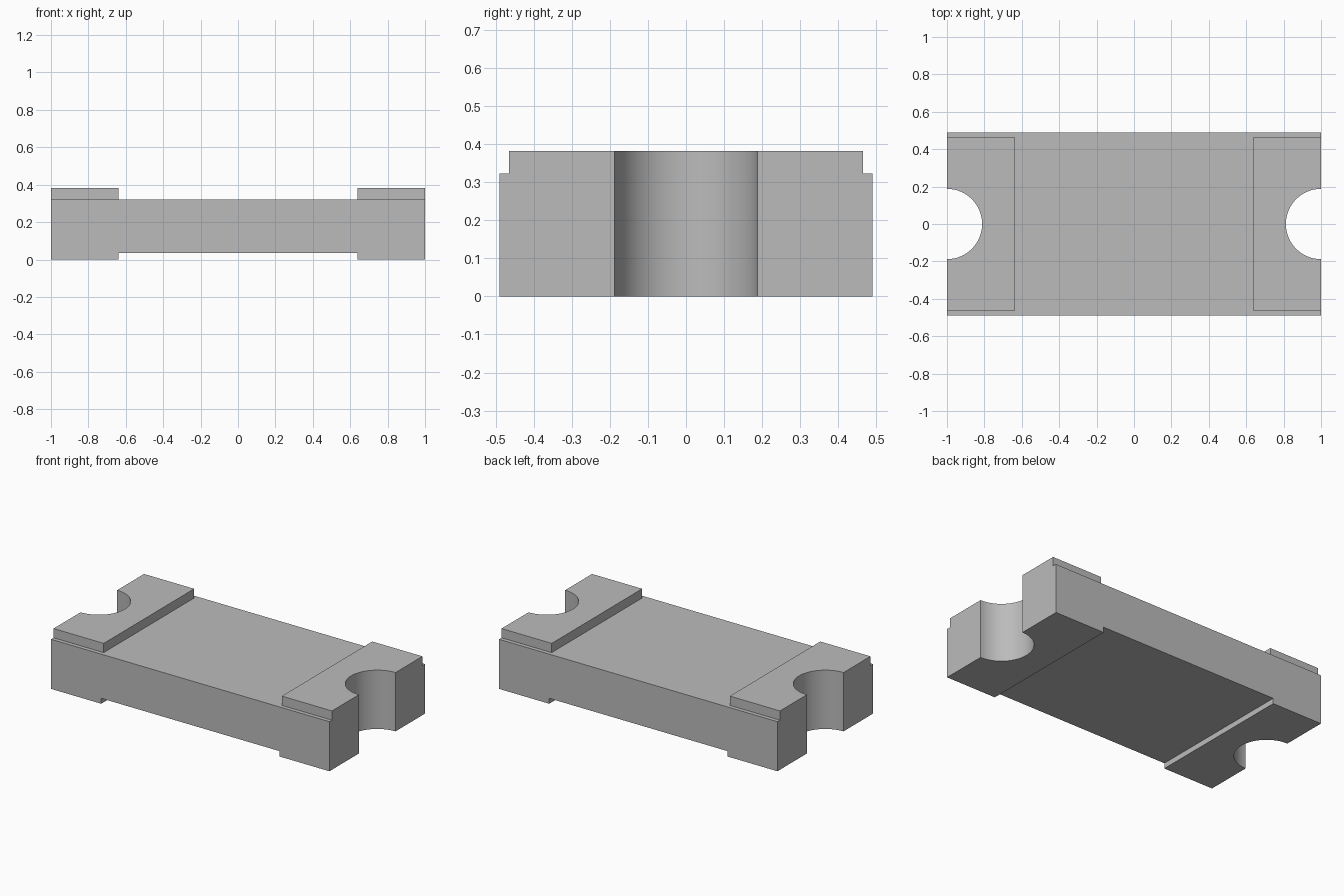
import bpy
import bmesh
import math

cube = bpy.data.objects.get("Cube")
if cube:
    bpy.data.objects.remove(cube, do_unlink=True)

# Main dimensions
HALF_X, HALF_Y, PAD_Y = 1.0, 0.49, 0.464
PAD_X, NOTCH_R = 0.64, 0.188
FOOT_Z, BODY_Z, TOP_Z = 0.035, 0.322, 0.382

grey = bpy.data.materials.new("Plain grey")
grey.use_nodes = True
color = (0.5, 0.5, 0.5, 1)
grey.diffuse_color = color
grey.node_tree.nodes["Principled BSDF"].inputs["Base Color"].default_value = color


def prism(name, profile, half_y):
    """Extrude an x-z profile along y."""
    bm = bmesh.new()
    face = bm.faces.new([bm.verts.new((x, -half_y, z)) for x, z in profile])
    out = bmesh.ops.extrude_face_region(bm, geom=[face])
    verts = [v for v in out["geom"] if isinstance(v, bmesh.types.BMVert)]
    bmesh.ops.translate(bm, verts=verts, vec=(0, 2 * half_y, 0))
    bmesh.ops.recalc_face_normals(bm, faces=bm.faces)
    mesh = bpy.data.meshes.new(name)
    bm.to_mesh(mesh)
    bm.free()
    mesh.materials.append(grey)
    obj = bpy.data.objects.new(name, mesh)
    bpy.context.collection.objects.link(obj)
    return obj


def activate(obj):
    bpy.ops.object.select_all(action="DESELECT")
    obj.select_set(True)
    bpy.context.view_layer.objects.active = obj


# Body with a raised underside between its two end feet
half = [(HALF_X, BODY_Z), (HALF_X, 0), (PAD_X, 0), (PAD_X, FOOT_Z)]
body = prism("body", half + [(-x, z) for x, z in reversed(half)], HALF_Y)
parts = {body: (-1, 1)}

# Raised end pads on top
for side, label in ((1, "left"), (-1, "right")):
    inner, outer = side * PAD_X, side * HALF_X
    pad = prism(label + "_top_pad", [(inner, BODY_Z), (outer, BODY_Z),
                                     (outer, TOP_Z), (inner, TOP_Z)], PAD_Y)
    parts[pad] = (side,)

# Half-round notches through both ends
cutters = {}
for side in (-1, 1):
    bpy.ops.mesh.primitive_cylinder_add(vertices=64, radius=NOTCH_R, depth=2,
                                        location=(side * HALF_X, 0, 0))
    cutters[side] = bpy.context.object
    cutters[side].name = "notch_cutter"
    cutters[side].hide_render = True
    cutters[side].data.materials.append(grey)

for obj, sides in parts.items():
    activate(obj)
    for side in sides:
        mod = obj.modifiers.new("notch", "BOOLEAN")
        mod.operation = "DIFFERENCE"
        mod.solver = "EXACT"
        mod.object = cutters[side]
        bpy.ops.object.modifier_apply(modifier=mod.name)
    bpy.ops.object.shade_smooth_by_angle(angle=math.radians(30))

for cutter in cutters.values():
    bpy.data.objects.remove(cutter, do_unlink=True)
